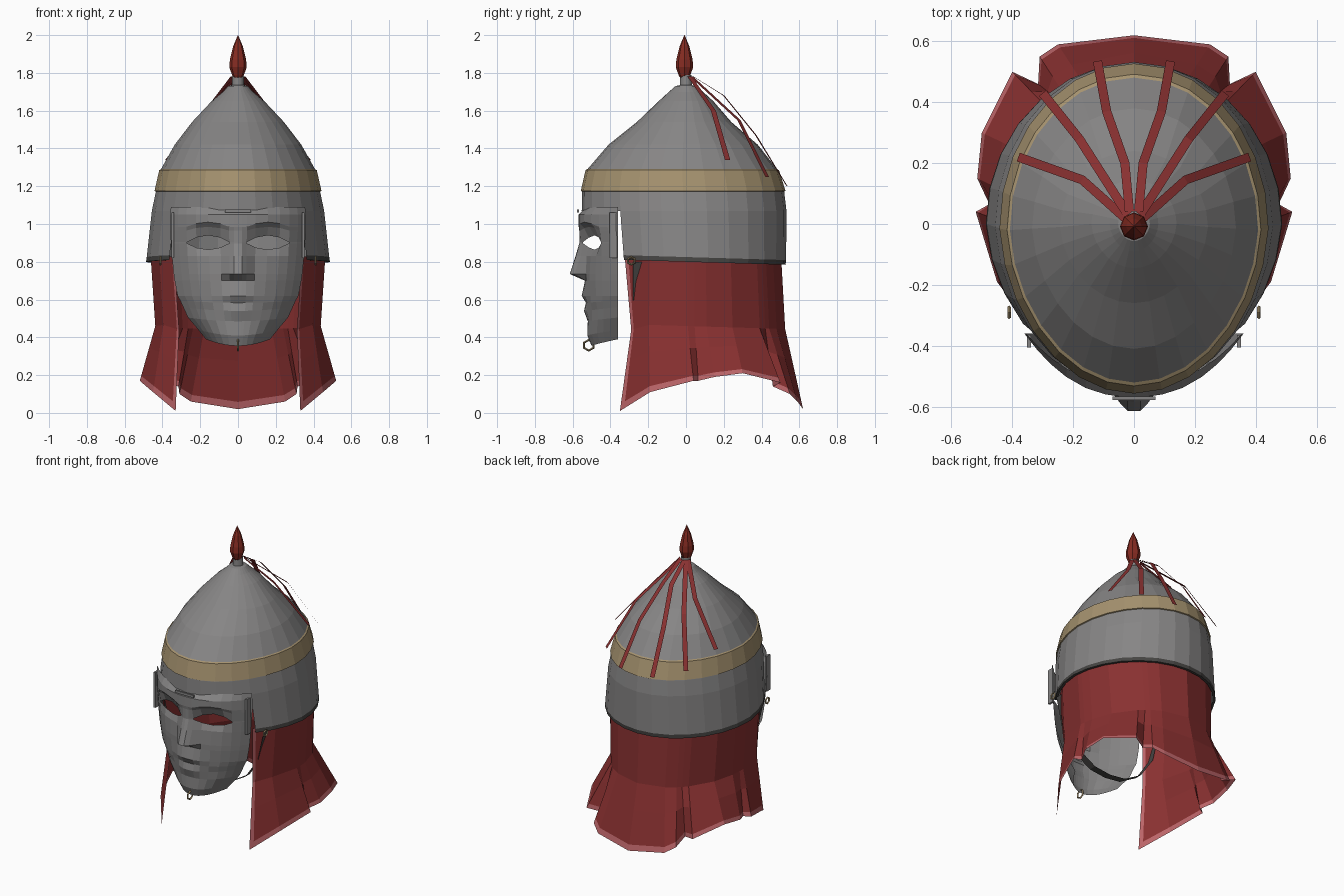
import bpy
from math import sin, cos, pi, radians
from mathutils import Vector

cube = bpy.data.objects.get("Cube")
if cube:
    bpy.data.objects.remove(cube)


def material(name, r, g, b):
    m = bpy.data.materials.new(name)
    m.diffuse_color = (r, g, b, 1)
    m.use_nodes = True
    for node in m.node_tree.nodes:
        if node.type == 'BSDF_PRINCIPLED':
            node.inputs["Base Color"].default_value = (r, g, b, 1)
    return m


steel = material("steel grey", .24, .235, .235)
dark = material("dark trim", .06, .058, .055)
brass = material("dull brass", .38, .29, .16)
cloth = material("red cloth", .25, .03, .03)
hem_pink = material("pink hem", .5, .13, .14)
plume_red = material("plume red", .24, .025, .016)


def build(name, verts, faces, mats, slots=None):
    mesh = bpy.data.meshes.new(name)
    mesh.from_pydata([tuple(v) for v in verts], [], faces)
    for m in mats:
        mesh.materials.append(m)
    if slots:
        for poly, s in zip(mesh.polygons, slots):
            poly.material_index = s
    obj = bpy.data.objects.new(name, mesh)
    bpy.context.collection.objects.link(obj)
    return obj


def sheet(name, rows, mats, closed=False, slot=None, skip=None):
    """Join rows of points, bottom row first, into a quad sheet."""
    n = len(rows[0])
    verts = [p for row in rows for p in row]
    faces, slots = [], []
    for i in range(len(rows) - 1):
        for j in range(n if closed else n - 1):
            if skip and skip(i, j):
                continue
            k = (j + 1) % n
            faces.append((i * n + j, i * n + k, (i + 1) * n + k, (i + 1) * n + j))
            slots.append(slot(i, j) if slot else 0)
    return build(name, verts, faces, mats, slots)


def mirror(obj):
    mod = obj.modifiers.new("Mirror", 'MIRROR')
    mod.use_clip = True
    mod.merge_threshold = .0005


def egg(t, z, a, b, cy=0):
    """Point on the egg-shaped outline; t = 0 is the front."""
    y = cy - b * cos(t)
    if z < .9:
        z -= .03 * y
    return Vector((a * sin(t) * (1 - .07 * max(0, cos(t))), y, z))


# Helmet bowl: stacked outlines, open in front below the brow
SIDES = 28


def bowl(name, profile, mats, **kw):
    rows = [[egg(2 * pi * j / SIDES, *p) for j in range(SIDES)] for p in profile]
    return sheet(name, rows, mats, True, **kw)


bowl("helmet_bowl", [
    (.8, .47, .51), (.8, .487, .527), (.825, .483, .53), (1.07, .456, .542, -.01),
    (1.17, .435, .535, -.015), (1.29, .408, .502, -.02), (1.42, .335, .395, -.015),
    (1.54, .243, .25, -.01), (1.65, .14, .145), (1.7, .08, .09), (1.73, .052, .056),
    (1.735, .032, .032), (1.79, .03, .03)], [steel, dark],
    slot=lambda i, j: int(i < 2),
    skip=lambda i, j: i < 3 and (j < 4 or j >= SIDES - 4))

# Brass band around the bowl
bowl("brass_band", [(1.172, .435, .535, -.015), (1.175, .442, .542, -.015),
                    (1.285, .417, .512, -.02), (1.292, .405, .5, -.02)], [brass])

# Faceted plume on the tip
plume = [(1.77, .02), (1.785, .03), (1.83, .046), (1.87, .043), (1.94, .026), (2, .001)]
sheet("plume", [[(r * cos(k * pi / 4), r * sin(k * pi / 4) - .008, z) for k in range(8)]
                for z, r in plume], [plume_red], True)


# Ribbons trailing from the plume over the back
def ribbon(name, path, half):
    path = [Vector(p) for p in path]
    left, right = [], []
    for i, p in enumerate(path):
        d = path[min(i + 1, len(path) - 1)] - path[max(i - 1, 0)]
        side = Vector((-d.y, d.x, 0)).normalized() * half
        left.append(p + side)
        right.append(p - side)
    sheet(name, [left, right], [cloth])


trails = {
    "outer": [(.03, .02, 1.78), (.17, .145, 1.6), (.38, .22, 1.34)],
    "middle": [(.02, .03, 1.78), (.18, .28, 1.55), (.3, .43, 1.25)],
    "inner": [(.015, .04, 1.78), (.03, .2, 1.68), (.09, .37, 1.47), (.12, .535, 1.2)]}
for label, path in trails.items():
    for s, side in ((1, "left"), (-1, "right")):
        ribbon(f"{label}_ribbon_{side}", [(s * x, y, z) for x, y, z in path], .015)

# Neck curtain: angle from the front in degrees, then the hem point
columns = [(180, 0, .62, .02), (156, .25, .59, .06), (147, .31, .55, .1),
           (143, .315, .46, .14), (138, .4, .5, .16), (118, .5, .3, .21),
           (102, .515, .15, .19), (95, .475, .065, .17), (91, .52, .04, .17),
           (68, .45, -.19, .11), (50, .33, -.35, .01)]
strips = []
for deg, x, y, z in columns:
    t = radians(deg)
    top = egg(t, .82, .462, .505)
    mid = egg(t, .46, .438, .525)
    if deg == columns[-1][0]:
        mid = Vector((.312, -.29, .44))
    hem = Vector((x, y, z))
    strips.append([hem, hem.lerp(mid, .09), hem.lerp(mid, .6), mid, top])
border = [a.lerp(b, .86) for a, b in zip(strips[-2], strips[-1])]
strips.insert(-1, border)
last = len(strips) - 2
curtain = sheet("neck_curtain", list(zip(*strips)), [cloth, hem_pink],
                slot=lambda i, j: int(i == 0 or j == last))
mirror(curtain)

# Face mask rows: height, half width, front, bump, bump width, lid, inset, edge rise
mask_rows = [
    (.355, .17, -.5, 0, 1, 0, 0, .035),
    (.41, .21, -.522, 0, 1, 0, 0, .03),
    (.485, .265, -.52, 0, 1, 0, 0, .02),
    (.54, .29, -.52, .02, .12, 0, 0, .02),
    (.583, .305, -.53, 0, 1, 0, 0, .01),
    (.62, .32, -.53, .022, .13, 0, 0, 0),
    (.7, .335, -.535, 0, 1, 0, 0, 0),
    (.735, .34, -.535, .08, .09, 0, 0, 0),
    (.83, .35, -.54, .045, .065, 0, .01, 0),
    (.898, .355, -.545, .02, .05, -.034, .035, 0),
    (.904, .355, -.545, .02, .05, .036, .035, 0),
    (.965, .36, -.56, .005, .05, .02, .02, 0),
    (.985, .36, -.568, 0, 1, .025, 0, 0),
    (1.05, .36, -.568, 0, 1, 0, 0, 0),
    (1.09, .355, -.53, 0, 1, 0, 0, 0)]
across = [0, .06, .13, .26, .44, .62, .76, .88, 1]
lower_lid = 9
BACK = -.36
grid = []
for z, w, front, bump, bw, lid, inset, rise in mask_rows:
    row = []
    for u in across:
        eye = max(0, 1 - ((u - .445) / .315) ** 2)
        ridge = min(1, 1.4 * max(0, 1 - w * u / bw))
        y = BACK + (front - BACK) * (1 - u ** 2.4) - bump * ridge + inset * eye
        row.append((w * u, y, z + lid * eye + rise * u * u))
    grid.append(row)
mask = sheet("face_mask", grid, [steel],
             skip=lambda i, j: i == lower_lid and 2 <= j <= 5)
mirror(mask)


# Small fittings
def box(name, loc, size, mat):
    bpy.ops.mesh.primitive_cube_add(size=1, location=loc)
    obj = bpy.context.object
    obj.name = name
    obj.scale = size
    obj.data.materials.append(mat)


def ring(name, loc, radius):
    bpy.ops.mesh.primitive_torus_add(
        location=loc, rotation=(0, pi / 2, 0), major_segments=6, minor_segments=4,
        major_radius=radius, minor_radius=.006)
    obj = bpy.context.object
    obj.name = name
    obj.data.materials.append(brass)


box("brow_plate", (0, -.572, 1.07), (.14, .012, .016), steel)
ring("chin_ring", (0, -.515, .358), .028)
for s, side in ((1, "left"), (-1, "right")):
    ring(f"clasp_ring_{side}", (s * .41, -.29, .805), .02)
    box(f"temple_flange_{side}", (s * .345, -.385, .94), (.014, .04, .24), steel)

# Chin strap hanging behind the mask
strap = [(.39, .8), (.345, .6), (.25, .46), (.12, .385), (0, .37)]
sheet_rows = [[(x, y, z) for x, z in strap] for y in (-.28, -.23)]
mirror(sheet("chin_strap", sheet_rows, [dark]))
